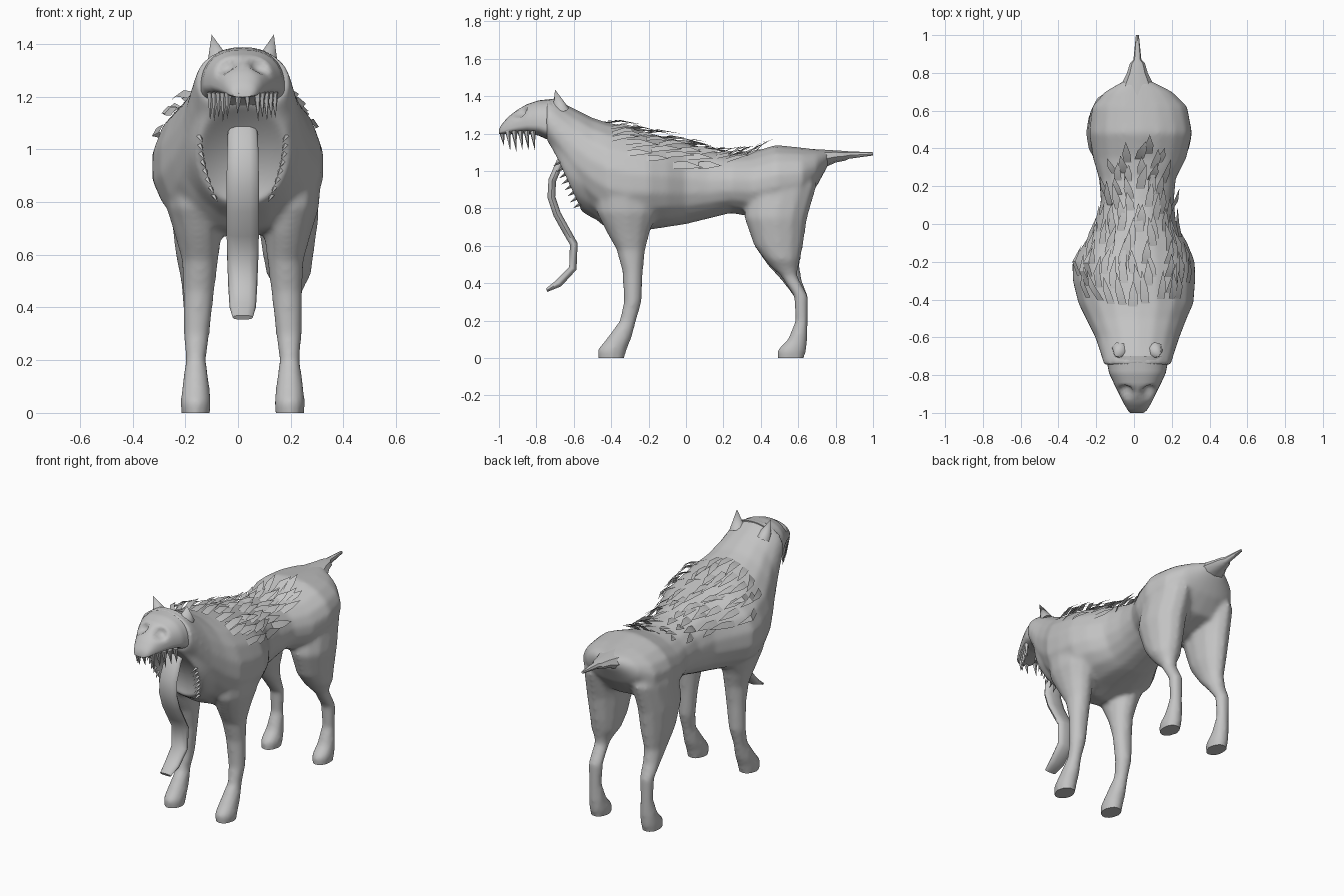
import bpy, bmesh, math, random
from mathutils import Vector

if "Cube" in bpy.data.objects:
    bpy.data.objects.remove(bpy.data.objects["Cube"])

random.seed(7)
CX = 0.018  # centre line of the animal
grey = bpy.data.materials.new("plain grey")
grey.diffuse_color = (0.55, 0.55, 0.55, 1)
grey.use_nodes = True
grey.node_tree.nodes["Principled BSDF"].inputs["Base Color"].default_value = grey.diffuse_color


def finish(name, bm, angle=40, normals=True):
    if normals:
        bmesh.ops.recalc_face_normals(bm, faces=bm.faces[:])
    me = bpy.data.meshes.new(name)
    bm.to_mesh(me)
    bm.free()
    me.materials.append(grey)
    ob = bpy.data.objects.new(name, me)
    bpy.context.collection.objects.link(ob)
    bpy.ops.object.select_all(action='DESELECT')
    ob.select_set(True)
    bpy.context.view_layer.objects.active = ob
    bpy.ops.object.shade_smooth_by_angle(angle=math.radians(angle))
    return ob


def skin(bm, loops):
    """Bridge rings of points and close both ends."""
    rings = [[bm.verts.new(p) for p in lp] for lp in loops]
    n = len(rings[0])
    for a, b in zip(rings, rings[1:]):
        for i in range(n):
            j = (i + 1) % n
            bm.faces.new((a[i], a[j], b[j], b[i]))
    bm.faces.new(rings[0])
    bm.faces.new(rings[-1])


def sample(rings, s):
    """Linear look-up in a ring table by its first value."""
    for a, b in zip(rings, rings[1:]):
        if s <= b[0]:
            break
    t = (s - a[0]) / (b[0] - a[0])
    return [p + (q - p) * t for p, q in zip(a, b)]


def power(v, e):
    return math.copysign(abs(v) ** e, v)


def surf(ring, a, e=0.95, mid=0.47):
    """Point on a cross-section (y, x, top, bottom, half width); a = 0 is up."""
    y, x, zt, zb, hw = ring
    c = power(math.cos(a), e)
    return Vector((x + hw * power(math.sin(a), e), y,
                   zb + (zt - zb) * (mid + c * (1 - mid if c > 0 else mid))))


def along_y(rings, n=16, e=0.95, mid=0.47):
    bm = bmesh.new()
    skin(bm, [[surf(r, 2 * math.pi * i / n, e, mid) for i in range(n)] for r in rings])
    return bm


def leg(bm, rings, side, k=1.0, n=12):
    skin(bm, [[(CX + side * x + hx * (k if z > 0.45 else 1) * math.cos(2 * math.pi * i / n),
                y + hy * math.sin(2 * math.pi * i / n), z) for i in range(n)]
              for z, x, y, hx, hy in rings])


def spike(bm, base, tip, r, n=5, flat=1.0):
    base, tip = Vector(base), Vector(tip)
    q = (tip - base).to_track_quat('Z', 'Y')
    vs = [bm.verts.new(base + q @ Vector((r * math.cos(2 * math.pi * i / n),
                                          r * flat * math.sin(2 * math.pi * i / n), 0)))
          for i in range(n)]
    t = bm.verts.new(tip)
    bm.faces.new(vs[::-1])
    for i in range(n):
        bm.faces.new((vs[i], vs[(i + 1) % n], t))


# Torso and neck: y, x, top, bottom, half width
BODY = [(-0.745, CX, 1.39, 1.14, 0.18), (-0.70, CX, 1.385, 1.06, 0.192),
        (-0.60, CX, 1.335, 0.865, 0.225), (-0.50, 0.012, 1.285, 0.755, 0.27),
        (-0.42, 0.01, 1.26, 0.69, 0.308), (-0.30, 0.0, 1.235, 0.665, 0.328),
        (-0.20, -0.002, 1.205, 0.685, 0.328), (-0.10, 0.01, 1.175, 0.70, 0.275),
        (0.0, 0.01, 1.15, 0.715, 0.215), (0.12, CX, 1.11, 0.745, 0.195),
        (0.24, CX, 1.09, 0.775, 0.205), (0.35, 0.03, 1.10, 0.755, 0.25),
        (0.48, 0.035, 1.14, 0.77, 0.275), (0.62, 0.03, 1.125, 0.82, 0.255),
        (0.70, 0.024, 1.115, 0.92, 0.18), (0.76, CX, 1.108, 1.03, 0.07)]

# Legs: z, x, y, half width, half depth
FRONT = [(1.0, 0.20, -0.33, 0.05, 0.10), (0.92, 0.205, -0.32, 0.095, 0.165),
         (0.78, 0.19, -0.315, 0.10, 0.165), (0.68, 0.17, -0.31, 0.09, 0.12),
         (0.58, 0.162, -0.295, 0.07, 0.078), (0.46, 0.167, -0.285, 0.06, 0.055),
         (0.3, 0.175, -0.285, 0.05, 0.048), (0.2, 0.178, -0.31, 0.039, 0.045),
         (0.1, 0.178, -0.36, 0.053, 0.068), (0.045, 0.178, -0.395, 0.058, 0.079),
         (0.0, 0.178, -0.40, 0.057, 0.073)]
THIGH = [(1.05, 0.13, 0.53, 0.08, 0.13), (0.92, 0.16, 0.515, 0.115, 0.185),
         (0.75, 0.172, 0.48, 0.118, 0.17), (0.6, 0.172, 0.495, 0.097, 0.132)]
HOCK = {-1: [(0.5, 0.175, 0.52, 0.07, 0.088), (0.42, 0.177, 0.562, 0.052, 0.056)],
        1: [(0.525, 0.175, 0.515, 0.085, 0.095), (0.48, 0.177, 0.53, 0.058, 0.07),
            (0.44, 0.177, 0.55, 0.043, 0.045)]}
SHANK = [(0.33, 0.178, 0.615, 0.044, 0.038), (0.2, 0.178, 0.618, 0.039, 0.033),
         (0.1, 0.178, 0.597, 0.049, 0.053), (0.045, 0.178, 0.567, 0.056, 0.079),
         (0.0, 0.178, 0.56, 0.055, 0.074)]

# Body: torso and four legs fused into one skin
bm = along_y(BODY, 18)
for s in (-1, 1):
    leg(bm, FRONT, s)
    leg(bm, THIGH + HOCK[s] + SHANK, s, 1.0 if s > 0 else 0.85)
body = finish("body", bm)
mod = body.modifiers.new("fuse", 'REMESH')
mod.mode = 'VOXEL'
mod.voxel_size = 0.012
bpy.ops.object.modifier_apply(modifier=mod.name)


def throat_line(z):
    return -0.70 + (1.08 - z) * 0.47


# Hollow throat in the front of the neck, then soften the joints
bm = bmesh.new()
bm.from_mesh(body.data)
for v in bm.verts:
    d = math.hypot((v.co.x - CX) / 0.17, (v.co.z - 0.98) / 0.19)
    if v.co.y < -0.42 and d < 1.25:
        goal = throat_line(v.co.z) + 0.06 * max(0, 1 - d * d)
        v.co.y += (goal - v.co.y) * min(1, (1.25 - d) / 0.25)
for _ in range(6):
    bmesh.ops.smooth_vert(bm, verts=bm.verts[:], factor=0.5,
                          use_axis_x=True, use_axis_y=True, use_axis_z=True)
for v in bm.verts:
    if v.co.z < 0.012:
        v.co.z = 0
bm.to_mesh(body.data)
bm.free()
bpy.ops.object.shade_smooth_by_angle(angle=math.radians(50))

# Tail
finish("tail", along_y([
    (0.60, CX, 1.12, 0.97, 0.14), (0.72, CX, 1.115, 1.01, 0.095),
    (0.80, CX, 1.11, 1.045, 0.055), (0.85, CX, 1.107, 1.055, 0.04),
    (0.87, CX, 1.105, 1.065, 0.021), (1.0, CX, 1.1, 1.083, 0.008)], 8))

# Head with sunken eye sockets
HEAD = [(-1.0, CX - 0.003, 1.222, 1.198, 0.035), (-0.985, CX, 1.25, 1.196, 0.052),
        (-0.95, CX, 1.29, 1.198, 0.072), (-0.90, CX, 1.328, 1.2, 0.097),
        (-0.85, CX, 1.357, 1.2, 0.122), (-0.79, CX, 1.377, 1.19, 0.15),
        (-0.70, CX, 1.387, 1.15, 0.168)]
head = finish("head", along_y([sample(HEAD, -1 + 0.3 * i / 24) for i in range(25)], 36, 0.85, 0.3))
for v in head.data.vertices:
    for s in (-1, 1):
        f = 1 - (v.co - Vector((CX + s * 0.058, -0.885, 1.31))).length / 0.046
        if f > 0:
            v.co += Vector((-s * 0.01, 0.028, -0.014)) * min(1, f * 1.6)

# Ears
for s, side in ((-1, "left"), (1, "right")):
    bm = bmesh.new()
    spike(bm, (CX + s * 0.09, -0.67, 1.325), (CX + s * 0.118, -0.70, 1.435), 0.05, 7, 0.85)
    finish(side + "_ear", bm, 60)

# Upper teeth around the muzzle
bm = bmesh.new()
for s in (-1, 1):
    for i in range(6):
        y = -0.985 + 0.165 * i / 5
        x = CX + s * (0.016 if i == 0 else sample(HEAD, y)[4] - 0.016)
        ln = random.uniform(0.085, 0.112) - (0.02 if i == 0 else 0)
        spike(bm, (x, y, 1.215), (x + s * 0.004, y + 0.012, 1.205 - ln), 0.016)
finish("upper_teeth", bm, 60)

# Small fangs along both rims of the throat
bm = bmesh.new()
for s in (-1, 1):
    for i in range(8):
        z = 1.05 - 0.225 * i / 7
        x = 0.165 - 0.055 * (i / 7) ** 1.8
        y = throat_line(z) + 0.015
        spike(bm, (CX + s * x, y, z), (CX + s * (x - 0.014), y - 0.04, z - 0.025), 0.011, 4)
finish("throat_fangs", bm, 60)

# Hanging tongue: y, z, half width
TONGUE = [(-0.61, 1.11, 0.05), (-0.672, 1.05, 0.058), (-0.715, 0.95, 0.06),
          (-0.72, 0.86, 0.062), (-0.69, 0.77, 0.062), (-0.64, 0.68, 0.061),
          (-0.60, 0.61, 0.06), (-0.605, 0.48, 0.055), (-0.68, 0.40, 0.05),
          (-0.745, 0.362, 0.038)]
loops = []
for i, (y, z, hw) in enumerate(TONGUE):
    a, b = TONGUE[max(i - 1, 0)], TONGUE[min(i + 1, len(TONGUE) - 1)]
    d = Vector((0, b[0] - a[0], b[1] - a[1])).normalized()
    th = 0.022 if i < len(TONGUE) - 1 else 0.01
    loops.append([Vector((CX + hw * power(math.cos(k * math.pi / 5), 0.7), y, z))
                  + Vector((0, -d.z, d.y)) * th * math.sin(k * math.pi / 5) for k in range(10)])
bm = bmesh.new()
skin(bm, loops)
finish("tongue", bm, 65)

# Mane of overlapping pointed tufts that follow the back
bm = bmesh.new()
for row in range(12):
    t = row / 11
    spread = 0.95 + 0.3 * math.sin(math.pi * t) - 0.45 * t * t
    count = round(9 - 5 * t)
    for i in range(count):
        a = spread * (2 * (i + 0.5 * (row % 2) + 0.25) / count - 1) + random.uniform(-0.08, 0.08)
        y = -0.41 + 0.76 * t + random.uniform(-0.03, 0.03)
        ln = (0.18 - 0.08 * t) * random.uniform(0.75, 1.15)
        lift = random.uniform(0.02, 0.05)
        skew = random.uniform(-0.1, 0.1)

        def point(f, w):
            ring = sample(BODY, y + f * ln)
            ang = a + skew * f + w / ring[4]
            out = Vector((math.sin(ang), 0, math.cos(ang)))
            return bm.verts.new(surf(ring, ang) + out * (0.002 + lift * math.sin(f * 1.9)))

        l0, r0, l1, r1 = point(0, -0.021), point(0, 0.021), point(0.45, -0.019), point(0.45, 0.019)
        bm.faces.new((l0, r0, r1, l1))
        bm.faces.new((l1, r1, point(1, 0)))
finish("mane", bm, 30, False)
